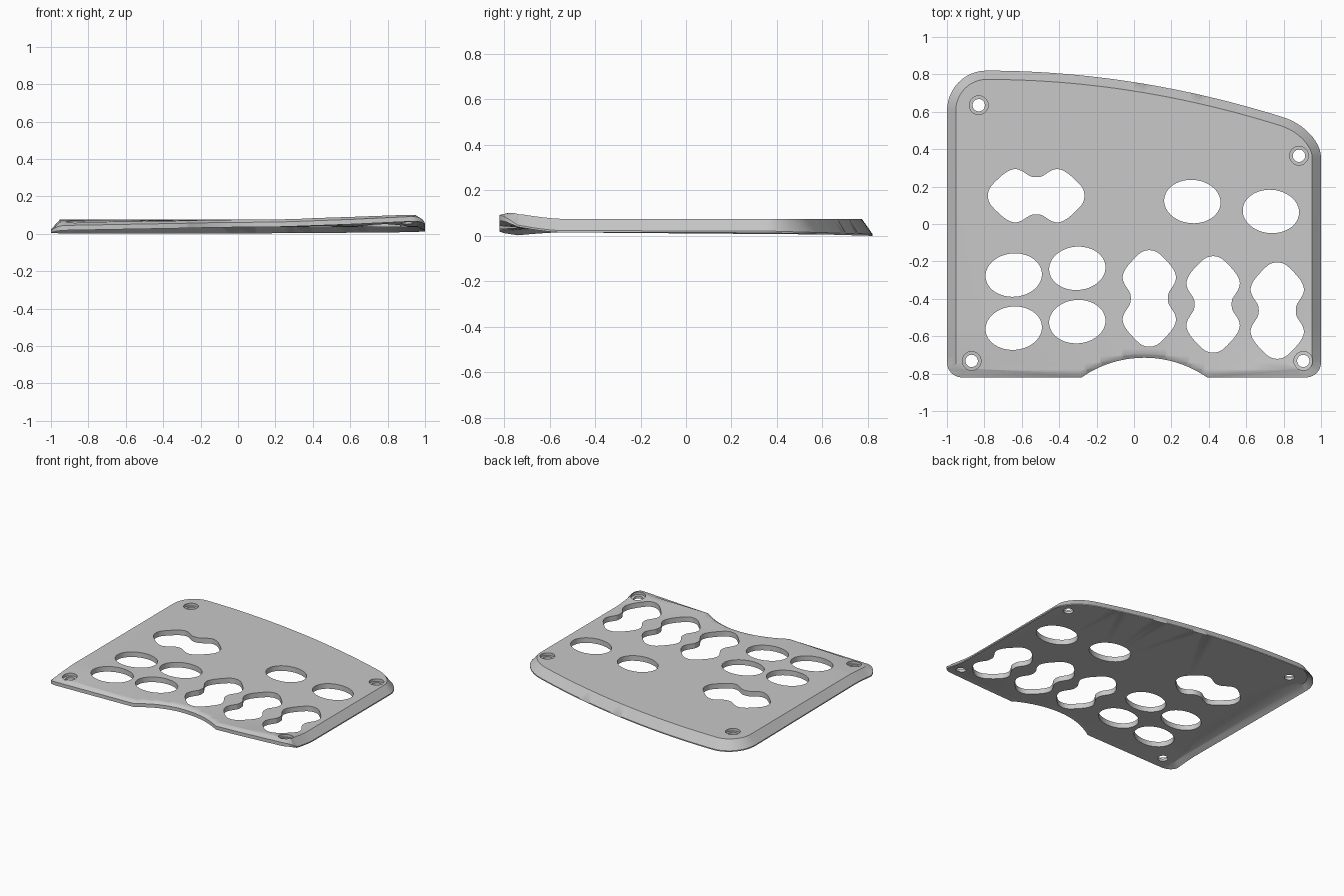
import bpy, bmesh, math
from mathutils import Vector

old = bpy.data.objects.get("Cube")
if old:
    bpy.data.objects.remove(old, do_unlink=True)


def loft(bm, loops):
    """Closed solid through a stack of equal-length loops."""
    rings = [[bm.verts.new(p) for p in loop] for loop in loops]
    for low, high in zip(rings, rings[1:]):
        for i in range(len(low)):
            j = (i + 1) % len(low)
            bm.faces.new((low[i], low[j], high[j], high[i]))
    bm.faces.new(rings[0][::-1])
    bm.faces.new(rings[-1])


def at(loop, z):
    return [(p[0], p[1], z) for p in loop]


def make_object(name, bm):
    bmesh.ops.recalc_face_normals(bm, faces=bm.faces)
    mesh = bpy.data.meshes.new(name)
    bm.to_mesh(mesh)
    bm.free()
    obj = bpy.data.objects.new(name, mesh)
    bpy.context.collection.objects.link(obj)
    return obj


def corner(start, tip, end, steps=12):
    """Rounded corner as a cubic curve pulled towards its tip."""
    a, t, d = Vector(start), Vector(tip), Vector(end)
    b, c = a.lerp(t, 0.55), d.lerp(t, 0.55)
    out = []
    for i in range(steps + 1):
        u = i / steps
        v = 1 - u
        out.append(a * v**3 + b * 3 * v * v * u + c * 3 * v * u * u + d * u**3)
    return out


# Plate outline, counter-clockwise from the front left of the notch
FRONT = -0.815
NOTCH_X, NOTCH_HALF, NOTCH_RISE = 0.055, 0.335, 0.105
radius = (NOTCH_HALF**2 + NOTCH_RISE**2) / (2 * NOTCH_RISE)
outline = []
for i in range(33):
    x = NOTCH_HALF * (i / 16 - 1)
    y = FRONT + NOTCH_RISE - radius + math.sqrt(radius**2 - x * x)
    outline.append(Vector((NOTCH_X + x, y)))
outline += corner((0.92, FRONT), (1, FRONT), (1, FRONT + 0.08))
outline += corner((1, 0.36), (1, 0.512), (0.8, 0.575))
for i in range(1, 32):
    t = 1 - i / 32
    outline.append(Vector((-0.79 + 1.59 * t, 0.825 - 0.25 * t * t)))
outline += corner((-0.79, 0.825), (-1, 0.825), (-1, 0.61))
outline += corner((-1, FRONT + 0.08), (-1, FRONT), (-0.92, FRONT))


def in_notch(p):
    return p.y < -0.6 and abs(p.x - NOTCH_X) < NOTCH_HALF + 0.001


def inset(loop, wide, narrow):
    """Inner loop of the bevel, narrower along the notch."""
    out = []
    for i, p in enumerate(loop):
        d1 = (p - loop[i - 1]).normalized()
        d2 = (loop[(i + 1) % len(loop)] - p).normalized()
        n1, n2 = Vector((-d1.y, d1.x)), Vector((-d2.y, d2.x))
        n = (n1 + n2).normalized()
        width = narrow if in_notch(p) else wide
        out.append(p + n * width / max(n.dot(n1), 0.5))
    return out


def rim(side_z, front_z):
    """Outer edge: turned down on the sides and back, shallow at the front."""
    out = []
    for p in outline:
        t = 1 if in_notch(p) else min(max((FRONT + 0.08 - p.y) / 0.08, 0), 1)
        out.append((p.x, p.y, side_z + (front_z - side_z) * t))
    return out


# Thin plate with a turned-down lip and a hollow underside
bm = bmesh.new()
loft(bm, [at(inset(outline, 0.04, 0.018), 0.042), rim(0.02, 0.04),
          rim(0.028, 0.066), at(inset(outline, 0.047, 0.022), 0.08)])
plate = make_object("face_plate", bm)

# Cutters for the openings
bm = bmesh.new()


def ellipse(cx, cy, a, b, tilt=0.0, steps=48):
    out = []
    for i in range(steps):
        t = math.tau * i / steps
        x, y = a * math.cos(t), b * math.sin(t)
        out.append((cx + x * math.cos(tilt) - y * math.sin(tilt),
                    cy + x * math.sin(tilt) + y * math.cos(tilt)))
    return out


def double_lobe(cx, cy, sideways=False):
    quarter = [(0.098, 0), (0.102, 0.03), (0.117, 0.052), (0.138, 0.085), (0.145, 0.12),
               (0.125, 0.165), (0.075, 0.22), (0.04, 0.251), (0, 0.26)]
    half = quarter + [(-x, y) for x, y in quarter[-2::-1]]
    loop = half + [(x, -y) for x, y in half[-2:0:-1]]
    # Two rounds of corner cutting smooth the profile
    for _ in range(2):
        pts = [Vector(p) for p in loop]
        loop = []
        for i, p in enumerate(pts):
            q = pts[(i + 1) % len(pts)]
            loop += [p.lerp(q, 0.25), p.lerp(q, 0.75)]
    if sideways:
        loop = [(-y, x) for x, y in loop]
    return [(cx + x, cy + y) for x, y in loop]


# Oval button openings
for x, y, tilt in ((-0.643, -0.268, 0.08), (-0.303, -0.232, 0.08),
                   (-0.643, -0.552, 0.08), (-0.303, -0.517, 0.08),
                   (0.312, 0.125, -0.08), (0.732, 0.072, -0.08)):
    hole = ellipse(x, y, 0.151, 0.116, tilt)
    loft(bm, [at(hole, -0.2), at(hole, 0.3)])

# Double openings
for x, y, sideways in ((0.082, -0.393, False), (0.423, -0.425, False),
                       (0.766, -0.458, False), (-0.523, 0.156, True)):
    hole = double_lobe(x, y, sideways)
    loft(bm, [at(hole, -0.2), at(hole, 0.3)])

# Counterbored screw holes
for x, y in ((-0.83, 0.64), (0.882, 0.37), (-0.868, -0.727), (0.905, -0.727)):
    small, large = ellipse(x, y, 0.033, 0.033), ellipse(x, y, 0.05, 0.05)
    loft(bm, [at(small, -0.2), at(small, 0.06), at(large, 0.06), at(large, 0.3)])

cutter = make_object("opening_cutter", bm)
cutter.hide_render = True
mod = plate.modifiers.new("openings", "BOOLEAN")
mod.operation = "DIFFERENCE"
mod.solver = "EXACT"
mod.object = cutter
graph = bpy.context.evaluated_depsgraph_get()
cut_mesh = bpy.data.meshes.new_from_object(plate.evaluated_get(graph))
plate.modifiers.clear()
plate.data = cut_mesh
bpy.data.objects.remove(cutter, do_unlink=True)


def split(bm, co, no):
    bmesh.ops.bisect_plane(bm, geom=bm.verts[:] + bm.edges[:] + bm.faces[:],
                           plane_co=co, plane_no=no, dist=1e-5)
    bmesh.ops.triangulate(bm, faces=[f for f in bm.faces if len(f.verts) > 4])


# Twist the front edge: up on the left, slightly down on the right
bm = bmesh.new()
bm.from_mesh(plate.data)
bmesh.ops.triangulate(bm, faces=bm.faces)
for i in range(7):
    split(bm, (0, -0.55 - 0.037 * i, 0), (0, 1, 0))
for x in (0, 0.3, 0.6):
    split(bm, (x, 0, 0), (1, 0, 0))
bmesh.ops.triangulate(bm, faces=bm.faces)
for v in bm.verts:
    x, y, z = v.co
    bend = min(max((-0.55 - y) / 0.24, 0), 1) ** 1.4
    v.co.z += bend * (0.035 * x**1.6 if x > 0 else 0.018 * x)
    # The lip drops a little towards the back
    if z < 0.035:
        v.co.z -= 0.015 * min(max((y - 0.3) / 0.52, 0), 1)
lowest = min(v.co.z for v in bm.verts)
bmesh.ops.translate(bm, verts=bm.verts, vec=(0, -0.005, -lowest))
bmesh.ops.recalc_face_normals(bm, faces=bm.faces)
bm.to_mesh(plate.data)
bm.free()

# Plain grey finish
grey = bpy.data.materials.new("plain_grey")
grey.use_nodes = True
colour = (0.58, 0.58, 0.58, 1)
grey.diffuse_color = colour
grey.node_tree.nodes["Principled BSDF"].inputs["Base Color"].default_value = colour
plate.data.materials.clear()
plate.data.materials.append(grey)

bpy.ops.object.select_all(action="DESELECT")
plate.select_set(True)
bpy.context.view_layer.objects.active = plate
bpy.ops.object.shade_smooth_by_angle(angle=math.radians(35))
